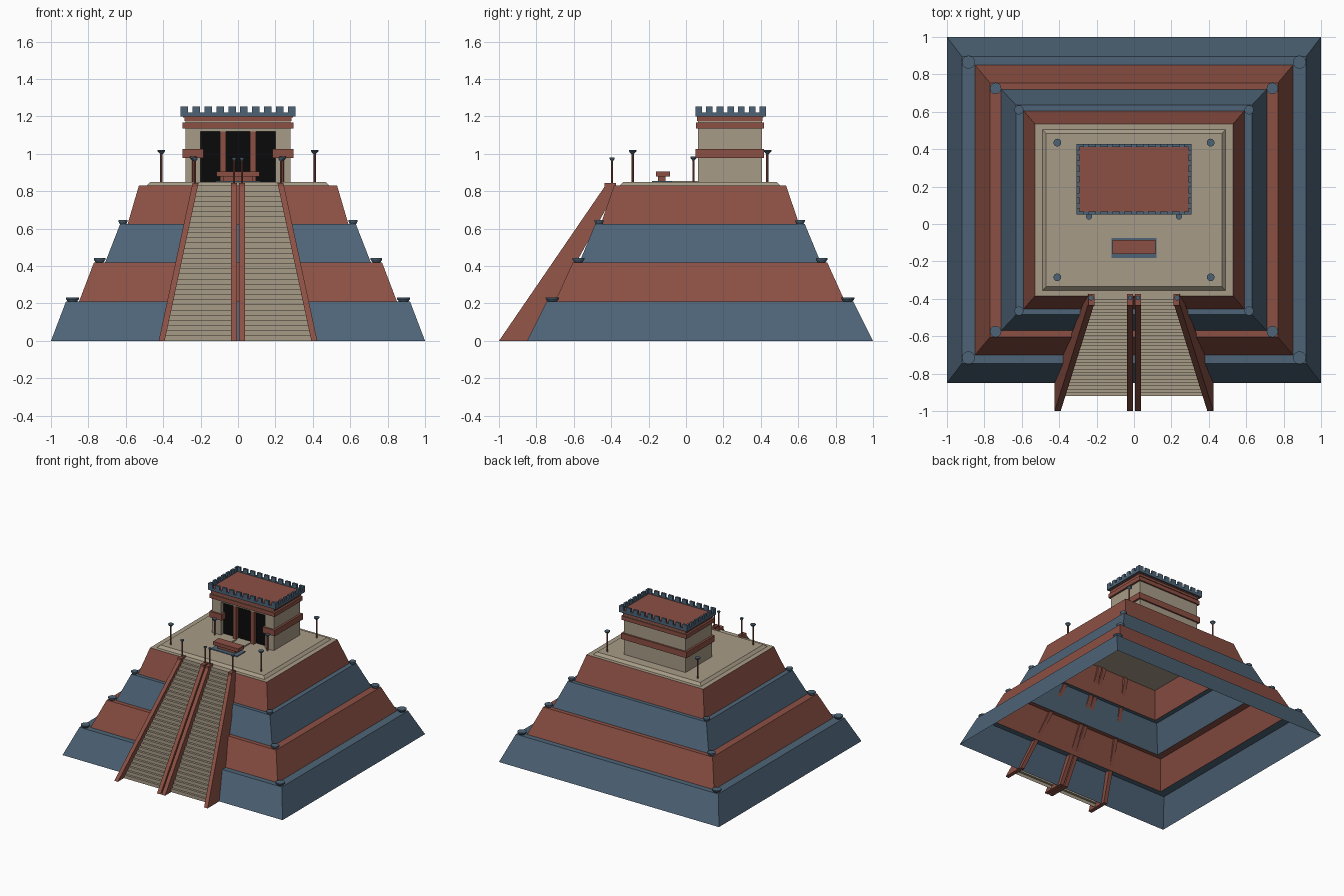
import bpy, bmesh

if "Cube" in bpy.data.objects:
    bpy.data.objects.remove(bpy.data.objects["Cube"])


def material(name, rgb):
    m = bpy.data.materials.new(name)
    m.diffuse_color = (*rgb, 1)
    m.use_nodes = True
    m.node_tree.nodes["Principled BSDF"].inputs["Base Color"].default_value = m.diffuse_color
    return m


RED = material("brick red", (0.26, 0.08, 0.057))
BLUE = material("slate blue", (0.076, 0.127, 0.185))
TAN = material("pale limestone", (0.39, 0.33, 0.245))
BLACK = material("doorway black", (0.003, 0.003, 0.003))
CY = 0.075  # centre of the pyramid in y


def finish(name, bm, mats):
    bmesh.ops.recalc_face_normals(bm, faces=bm.faces[:])
    me = bpy.data.meshes.new(name)
    bm.to_mesh(me)
    bm.free()
    for m in mats:
        me.materials.append(m)
    ob = bpy.data.objects.new(name, me)
    bpy.context.collection.objects.link(ob)
    return ob


def add_box(bm, x0, x1, y0, y1, z0, z1):
    v = [bm.verts.new((x, y, z)) for z in (z0, z1)
         for x, y in ((x0, y0), (x1, y0), (x1, y1), (x0, y1))]
    for f in ((3, 2, 1, 0), (4, 5, 6, 7), (0, 1, 5, 4), (1, 2, 6, 5), (2, 3, 7, 6), (3, 0, 4, 7)):
        bm.faces.new([v[i] for i in f])


def boxes(name, mat, dims):
    bm = bmesh.new()
    for d in dims:
        add_box(bm, *d)
    return finish(name, bm, [mat])


def rect_loft(name, rings, mats, rule):
    """Stack of rectangles (half x, half y, z) closed on top and open below."""
    bm = bmesh.new()
    loops = [[bm.verts.new((sx * hx, CY + sy * hy, z))
              for sx, sy in ((-1, -1), (1, -1), (1, 1), (-1, 1))] for hx, hy, z in rings]
    for k in range(len(loops) - 1):
        a, b = loops[k], loops[k + 1]
        for i in range(4):
            j = (i + 1) % 4
            bm.faces.new((a[i], a[j], b[j], b[i])).material_index = rule(k)
    bm.faces.new(loops[-1]).material_index = rule(len(loops) - 1)
    return finish(name, bm, mats)


def turned(name, mat, x, y, profile, sides=12):
    """Round part from (radius, z) pairs."""
    bm = bmesh.new()
    for (r0, z0), (r1, z1) in zip(profile, profile[1:]):
        g = bmesh.ops.create_cone(bm, cap_ends=True, segments=sides, radius1=r0, radius2=r1, depth=z1 - z0)
        bmesh.ops.translate(bm, verts=g["verts"], vec=(x, y, (z0 + z1) / 2))
    return finish(name, bm, [mat])


# Stepped pyramid shell: four sloping tiers with ledges, alternating colours
rect_loft("stepped_pyramid", [
    (1.0, 0.925, 0), (0.92, 0.82, 0.21), (0.85, 0.775, 0.21), (0.77, 0.68, 0.42),
    (0.71, 0.645, 0.42), (0.63, 0.56, 0.625), (0.59, 0.53, 0.625), (0.53, 0.46, 0.83)],
    [BLUE, RED, TAN], lambda k: 2 if k == 7 else (k // 2) % 2)

# Raised platform on the summit
rect_loft("summit_platform", [(0.49, 0.43, 0.83), (0.47, 0.41, 0.85)], [TAN], lambda k: 0)

# Corner bowls on the ledges
for hx, yb, yf, z, r in ((0.885, 0.865, -0.715, 0.21, 0.035), (0.74, 0.725, -0.575, 0.42, 0.031),
                         (0.615, 0.61, -0.465, 0.625, 0.025)):
    for sx in (-1, 1):
        for y in (yb, yf):
            turned("ledge_bowl", BLUE, sx * hx, y, [(r * 0.7, z), (r, z + 0.014), (r, z + 0.022)])

# Stair flights, narrowing towards the top
STEPS, Y0, Y1, TOP = 30, -0.92, -0.385, 0.83


def edge_x(z):
    return 0.408 - (0.408 - 0.23) * z / TOP


bm = bmesh.new()
for s in (-1, 1):
    pts = []
    for i in range(STEPS):
        y = Y0 + (Y1 - Y0) * i / STEPS
        pts += [(y, TOP * i / STEPS), (y, TOP * (i + 1) / STEPS)]
    pts.append((Y1, TOP))
    rows = [(bm.verts.new((s * 0.02, y, z)), bm.verts.new((s * edge_x(z), y, z))) for y, z in pts]
    for a, b in zip(rows, rows[1:]):
        bm.faces.new((a[0], a[1], b[1], b[0]))
finish("stair_steps", bm, [TAN])


# Balustrades: outer pair leans inward, centre pair is straight
def balustrade(name, s, centre):
    bm = bmesh.new()
    prof = [(-1.0, 0), (-0.435, 0.825), (-0.435, 0.845), (-0.375, 0.845), (-0.375, 0.8), (-0.82, 0)]
    sides = [[bm.verts.new((s * (centre(z) + d), y, z)) for y, z in prof] for d in (-0.016, 0.016)]
    bm.faces.new(sides[0])
    bm.faces.new(sides[1])
    for i in range(len(prof)):
        j = (i + 1) % len(prof)
        bm.faces.new((sides[0][i], sides[0][j], sides[1][j], sides[1][i]))
    finish(name, bm, [RED])


for s in (-1, 1):
    balustrade("outer_balustrade", s, edge_x)
    balustrade("centre_balustrade", s, lambda z: 0.021)


# Torches: thin pole with a flared cup
def torch(x, y, z0, z1, r):
    turned("torch_pole", RED, x, y, [(0.006, z0), (0.006, z1 - 0.015)], 8)
    turned("torch_cup", BLUE, x, y, [(r * 0.35, z1 - 0.02), (r, z1 - 0.006), (r, z1)])


for s in (-1, 1):
    torch(s * 0.41, 0.435, 0.85, 1.02, 0.021)
    torch(s * 0.41, -0.285, 0.85, 1.02, 0.021)
    torch(s * 0.24, 0.04, 0.85, 0.985, 0.017)
    torch(s * 0.23, -0.395, 0.84, 0.98, 0.014)
    torch(s * 0.021, -0.395, 0.84, 0.98, 0.012)

# Altar with base plate, and the two kerbs leading to the temple
boxes("altar_base", BLUE, [(-0.12, 0.12, -0.183, -0.075, 0.845, 0.856)])
boxes("altar", RED, [(-0.08, 0.08, -0.15, -0.11, 0.85, 0.88), (-0.115, 0.115, -0.16, -0.085, 0.878, 0.906)])
boxes("path_kerbs", TAN, [(s * 0.06 - 0.005, s * 0.06 + 0.005, -0.08, 0.065, 0.848, 0.855) for s in (-1, 1)])

# Temple walls around a dark room
boxes("temple_walls", TAN, [
    (-0.28, -0.2, 0.065, 0.405, 0.84, 1.2), (0.2, 0.28, 0.065, 0.405, 0.84, 1.2),
    (-0.2, 0.2, 0.37, 0.405, 0.84, 1.2), (-0.2, 0.2, 0.065, 0.37, 1.12, 1.2)])
boxes("dark_room", BLACK, [(-0.2, 0.2, 0.1, 0.37, 0.845, 1.12)])
boxes("door_pillars", RED, [(s * 0.08 - 0.015, s * 0.08 + 0.015, 0.07, 0.1, 0.85, 1.12) for s in (-1, 1)])

# Red bands; the lower one is broken by the doorway
boxes("lower_band", RED, [
    (-0.297, -0.185, 0.052, 0.418, 0.977, 1.026), (0.185, 0.297, 0.052, 0.418, 0.977, 1.026),
    (-0.19, 0.19, 0.39, 0.418, 0.977, 1.026)])
boxes("upper_bands", RED, [(-0.296, 0.296, 0.053, 0.417, 1.135, 1.168),
                           (-0.287, 0.287, 0.06, 0.41, 1.176, 1.2)])
boxes("roof", RED, [(-0.295, 0.295, 0.065, 0.415, 1.195, 1.215)])

# Battlements: low strip with merlons on all four sides
X, YA, YB, T = 0.308, 0.05, 0.428, 0.016
dims = [(-X, X, YA, YA + T, 1.2, 1.222), (-X, X, YB - T, YB, 1.2, 1.222),
        (-X, -X + T, YA, YB, 1.2, 1.222), (X - T, X, YA, YB, 1.2, 1.222)]
for i in range(10):
    x = -X + (2 * X - 0.04) * i / 9
    dims += [(x, x + 0.04, y, y + T, 1.222, 1.253) for y in (YA, YB - T)]
for i in range(7):
    y = YA + (YB - YA - 0.035) * i / 6
    dims += [(x, x + T, y, y + 0.035, 1.222, 1.253) for x in (-X, X - T)]
boxes("battlements", BLUE, dims)
